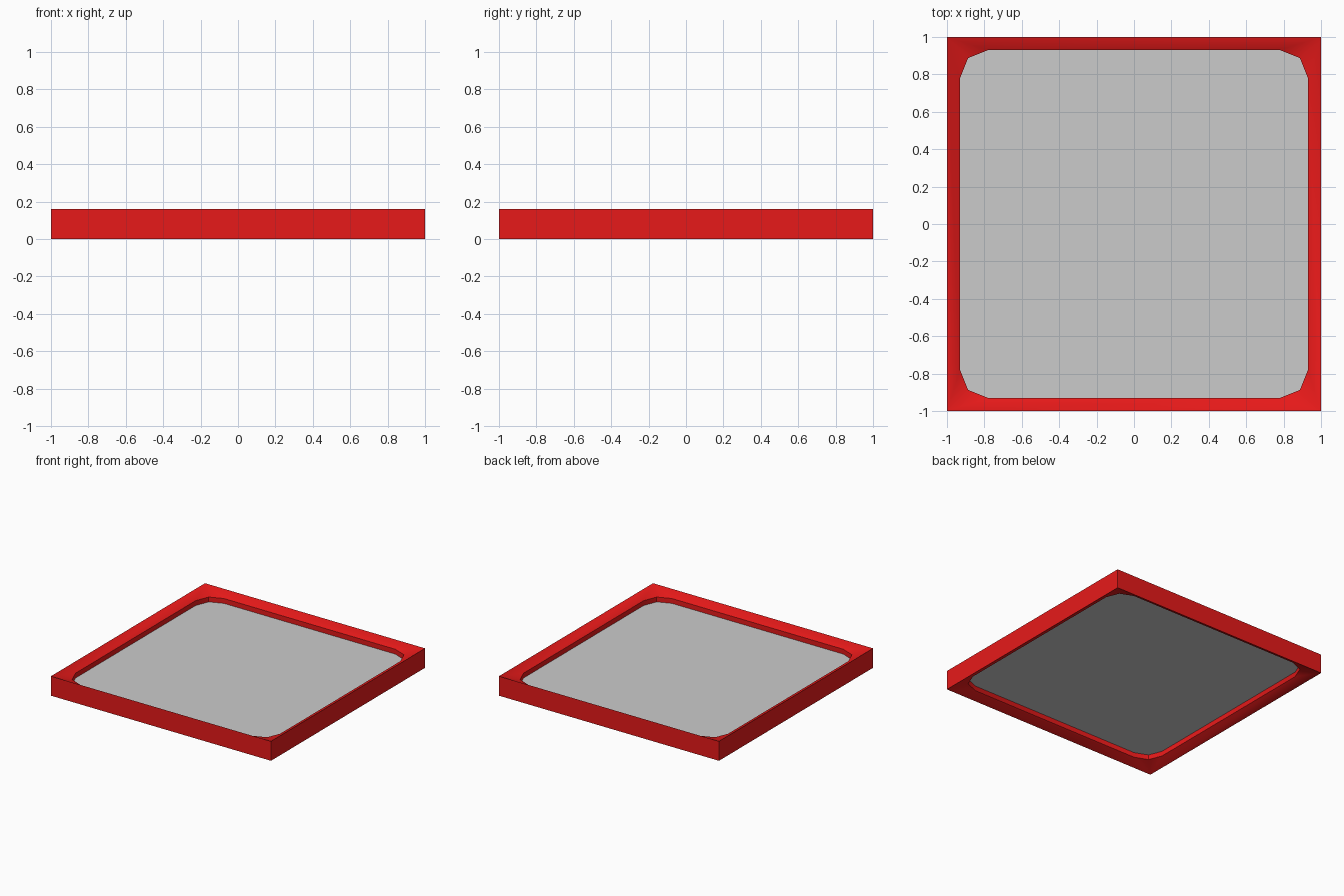
import bpy, bmesh

if "Cube" in bpy.data.objects:
    bpy.data.objects.remove(bpy.data.objects["Cube"])

HEIGHT, LIP = 0.16, 0.04
red = bpy.data.materials.new("red_paint")
red.diffuse_color = (0.8, 0.01, 0.01, 1)
red.use_nodes = True
red.node_tree.nodes["Principled BSDF"].inputs["Base Color"].default_value = red.diffuse_color


def ring(corner_points):
    """Repeat one corner's points around the four corners, counter-clockwise."""
    pts, quarter = [], list(corner_points)
    for _ in range(4):
        pts += quarter
        quarter = [(-y, x) for x, y in quarter]
    return pts


OUTER = ring([(1, 1)] * 3)
INNER = ring([(0.93, 0.78), (0.887, 0.887), (0.78, 0.93)])


def finish(name, bm, material=None):
    mesh = bpy.data.meshes.new(name)
    bm.to_mesh(mesh)
    bm.free()
    obj = bpy.data.objects.new(name, mesh)
    bpy.context.collection.objects.link(obj)
    if material:
        mesh.materials.append(material)
    return obj


# Frame: outer wall, rims sloping inward above and below, inner wall
bm = bmesh.new()
profile = [(OUTER, 0), (OUTER, HEIGHT), (INNER, HEIGHT - LIP), (INNER, LIP)]
rings = [[bm.verts.new((x, y, z)) for x, y in pts] for pts, z in profile]
for a, b in zip(rings, rings[1:] + rings[:1]):
    for i in range(len(a)):
        j = (i + 1) % len(a)
        bm.faces.new((a[i], a[j], b[j], b[i]))
# the tripled outer corner points collapse to plain square corners
bmesh.ops.remove_doubles(bm, verts=bm.verts, dist=0.0001)
bmesh.ops.recalc_face_normals(bm, faces=bm.faces)
frame = finish("frame", bm, red)
bpy.context.view_layer.objects.active = frame
frame.select_set(True)
bpy.ops.object.shade_smooth_by_angle(angle=0.8)

# Thin panel filling the opening at mid height
bm = bmesh.new()
bm.faces.new([bm.verts.new((x, y, HEIGHT / 2)) for x, y in INNER])
finish("panel", bm)
